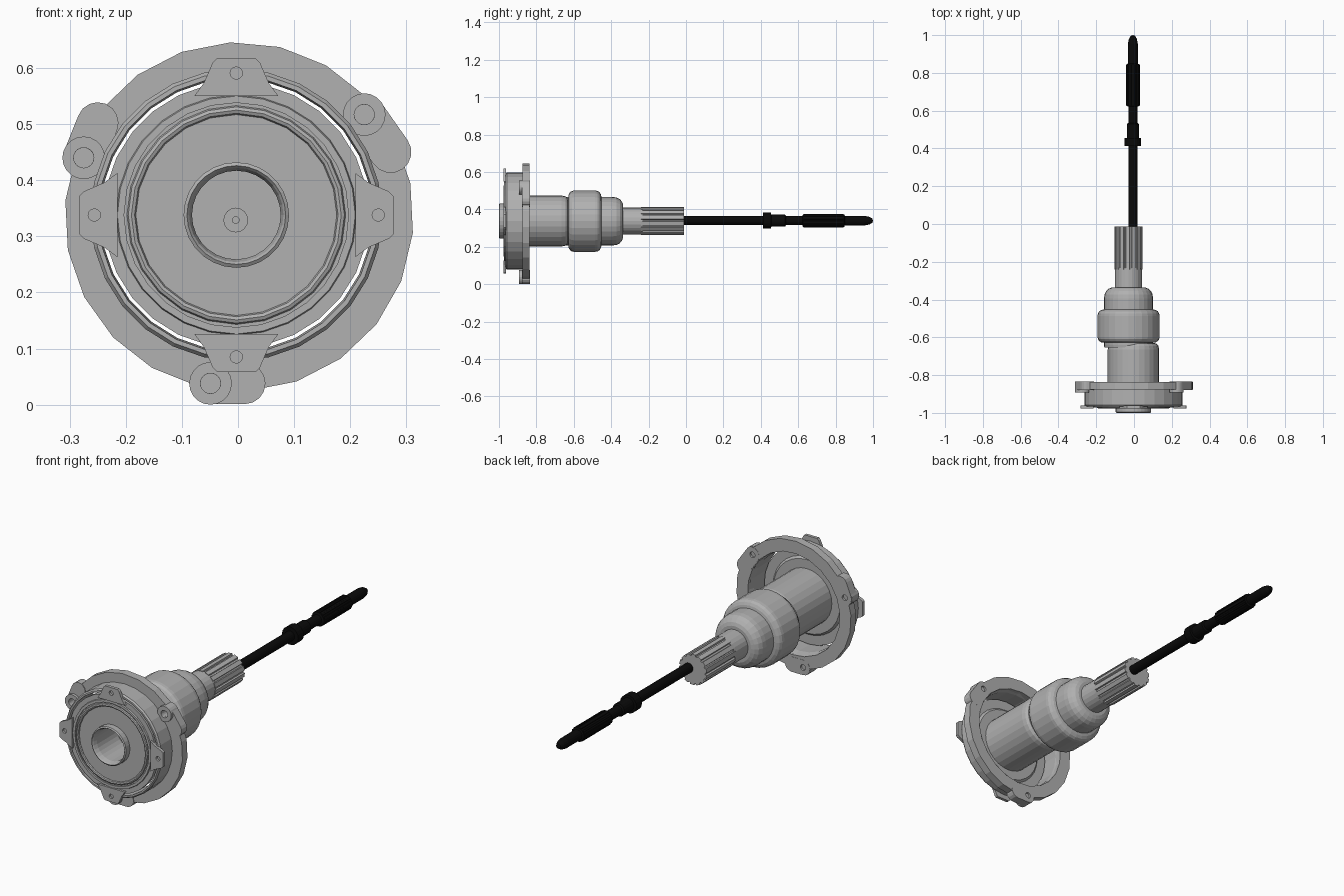
import bpy, bmesh, math
from math import cos, sin, pi

if "Cube" in bpy.data.objects:
    bpy.data.objects.remove(bpy.data.objects["Cube"])

CX, CZ = -0.003, 0.338          # main axis (parallel to y)


def material(name, v):
    m = bpy.data.materials.new(name)
    m.diffuse_color = (v, v, v, 1)
    m.use_nodes = True
    m.node_tree.nodes["Principled BSDF"].inputs["Base Color"].default_value = m.diffuse_color
    return m


GREY = material("cast grey", 0.44)
BLACK = material("black steel", 0.003)


def finish(bm, name, mat):
    bmesh.ops.remove_doubles(bm, verts=bm.verts, dist=1e-5)
    bmesh.ops.recalc_face_normals(bm, faces=bm.faces)
    me = bpy.data.meshes.new(name)
    bm.to_mesh(me)
    bm.free()
    me.materials.append(mat)
    ob = bpy.data.objects.new(name, me)
    bpy.context.collection.objects.link(ob)
    return ob


def add_lathe(bm, prof, n, cx, cz, closed=False, phase=0.0):
    """Revolve (radius, y) points about an axis parallel to y."""
    rings = []
    for r, y in prof:
        if r == 0:
            rings.append([bm.verts.new((cx, y, cz))] * n)
        else:
            rings.append([bm.verts.new((cx + r * cos(2 * pi * i / n + phase), y,
                                        cz + r * sin(2 * pi * i / n + phase))) for i in range(n)])
    pairs = list(zip(rings, rings[1:]))
    if closed:
        pairs.append((rings[-1], rings[0]))
    for a, b in pairs:
        for i in range(n):
            j = (i + 1) % n
            vs = list(dict.fromkeys((a[i], a[j], b[j], b[i])))
            if len(vs) > 2:
                bm.faces.new(vs)


def lathe(name, prof, n=24, cx=CX, cz=CZ, mat=GREY, closed=False, phase=0.0):
    bm = bmesh.new()
    add_lathe(bm, prof, n, cx, cz, closed, phase)
    return finish(bm, name, mat)


def prism(name, pts, y0, y1, mat=GREY):
    """Extrude an (x, z) outline along y."""
    bm = bmesh.new()
    a = [bm.verts.new((x, y0, z)) for x, z in pts]
    b = [bm.verts.new((x, y1, z)) for x, z in pts]
    bm.faces.new(a)
    bm.faces.new(b[::-1])
    for i in range(len(pts)):
        j = (i + 1) % len(pts)
        bm.faces.new((a[i], a[j], b[j], b[i]))
    return finish(bm, name, mat)


def stadium(a, b, r, k=8):
    d = math.atan2(b[1] - a[1], b[0] - a[0])
    out = []
    for c, s in ((a, pi / 2), (b, -pi / 2)):
        out += [(c[0] + r * cos(d + s + pi * i / k), c[1] + r * sin(d + s + pi * i / k))
                for i in range(k + 1)]
    return out


def cut(ob, cutter):
    m = ob.modifiers.new("holes", 'BOOLEAN')
    m.operation = 'DIFFERENCE'
    m.solver = 'EXACT'
    m.object = cutter


# Lug positions: bolt boss centre and far end of its pad
LUGS = [((-0.275, 0.440), (-0.250, 0.502)),
        ((0.225, 0.517), (0.272, 0.450)),
        ((-0.049, 0.038), (0.012, 0.038))]
EARS = [0, pi / 2, pi, 3 * pi / 2]

# Helper that cuts blind holes in lugs and ears
bm = bmesh.new()
for (x, z), _ in LUGS:
    for y0, y1, r in ((-0.95, -0.85, 0.018), (-0.845, -0.80, 0.014)):
        add_lathe(bm, [(0, y0), (r, y0), (r, y1), (0, y1)], 16, x, z)
for a in EARS:
    add_lathe(bm, [(0, -1.02), (0.011, -1.02), (0.011, -0.966), (0, -0.966)], 12,
              CX + 0.253 * cos(a), CZ + 0.253 * sin(a))
cutter = finish(bm, "hole_cutter", GREY)
cutter.hide_render = True
cutter.display_type = 'WIRE'

# Mounting flange ring
flange = lathe("mounting_flange", [(0.25, -0.875), (0.311, -0.875), (0.311, -0.836), (0.25, -0.836)],
               22, 0.002, 0.335, closed=True, phase=pi / 22 + 0.05)
cut(flange, cutter)

# Bolt lugs with raised bosses
for i, (a, b) in enumerate(LUGS):
    cut(prism(f"lug_pad_{i}", stadium(a, b, 0.037), -0.878, -0.835), cutter)
    lathe(f"lug_boss_{i}", [(0.018, -0.892), (0.038, -0.892), (0.038, -0.838), (0.018, -0.838)],
          20, *a, closed=True)

# Drum wall between flange and front plate
lathe("drum_wall", [(0.246, -0.966), (0.254, -0.966), (0.26, -0.958), (0.26, -0.87), (0.25, -0.84),
                    (0.243, -0.87)], 28, closed=True)

# Front plate, bore and rear sleeve in one turned part
lathe("plate_and_sleeve", [
    (0, -0.82), (0.079, -0.82), (0.079, -0.975), (0.084, -0.995), (0.088, -1.0), (0.094, -0.996),
    (0.094, -0.966), (0.2, -0.966), (0.2, -0.972), (0.212, -0.972), (0.214, -0.966), (0.237, -0.966),
    (0.237, -0.94), (0.19, -0.94), (0.18, -0.93), (0.136, -0.93), (0.136, -0.665), (0.132, -0.645),
    (0.122, -0.633), (0.108, -0.63), (0, -0.63)], 28)

# Sealing bead on the plate
lathe("seal_bead", [(0.187 + 0.008 * cos(t * pi / 4), -0.968 + 0.008 * sin(t * pi / 4))
                    for t in range(8)], 24, closed=True)

# Four ears around the plate, each with a blind hole
half = [(0.075, 0.212), (0.058, 0.235), (0.042, 0.272), (0.034, 0.28)]
outline = half + [(-t, r) for t, r in reversed(half)]
for i, a in enumerate(EARS):
    pts = [(CX + r * cos(a) - t * sin(a), CZ + r * sin(a) + t * cos(a)) for t, r in outline]
    cut(prism(f"plate_ear_{i}", pts, -0.977, -0.962), cutter)

# Centre mark on the bore floor
lathe("bore_centre", [(0, -0.822), (0.006, -0.822), (0.006, -0.828), (0.022, -0.828), (0.022, -0.815)],
      16, -0.004, 0.329)

# Bulged boot, slightly off the sleeve axis
BX, BZ = -0.029, 0.337
lathe("boot", [
    (0, -0.655), (0.128, -0.655), (0.13, -0.64), (0.13, -0.628), (0.143, -0.627), (0.155, -0.62),
    (0.162, -0.61), (0.164, -0.597), (0.164, -0.487), (0.162, -0.473), (0.155, -0.462),
    (0.143, -0.455), (0.13, -0.452), (0.13, -0.395), (0.127, -0.372), (0.118, -0.354),
    (0.104, -0.342), (0.088, -0.336), (0, -0.335)], 28, BX, BZ)

# Smooth neck, then splined shaft end
lathe("shaft_neck", [(0, -0.36), (0.072, -0.36), (0.072, -0.232), (0, -0.232)], 24, BX, BZ)
teeth = 14
spline = []
for i in range(teeth):
    for f, r in ((0, 0.067), (0.25, 0.067), (0.32, 0.075), (0.93, 0.075)):
        a = 2 * pi * (i + f) / teeth
        spline.append((BX + r * cos(a), BZ + r * sin(a)))
prism("splined_shaft", spline, -0.24, -0.012)

# Black rod with collar, threaded section and rounded tip
lathe("rod", [
    (0, -0.03), (0.024, -0.03), (0.024, 0.412), (0.044, 0.412), (0.044, 0.455), (0.032, 0.456),
    (0.032, 0.53), (0.024, 0.535), (0.024, 0.622), (0.034, 0.625), (0.034, 0.846), (0.026, 0.849),
    (0.026, 0.955), (0.021, 0.98), (0.012, 0.996), (0, 1.0)], 18, -0.006, 0.34, BLACK)
ribs = 12
pts = []
for i in range(ribs):
    for f, r in ((0, 0.033), (0.4, 0.033), (0.5, 0.0365), (0.9, 0.0365)):
        a = 2 * pi * (i + f) / ribs
        pts.append((-0.006 + r * cos(a), 0.34 + r * sin(a)))
prism("rod_ribs", pts, 0.628, 0.843, BLACK)
